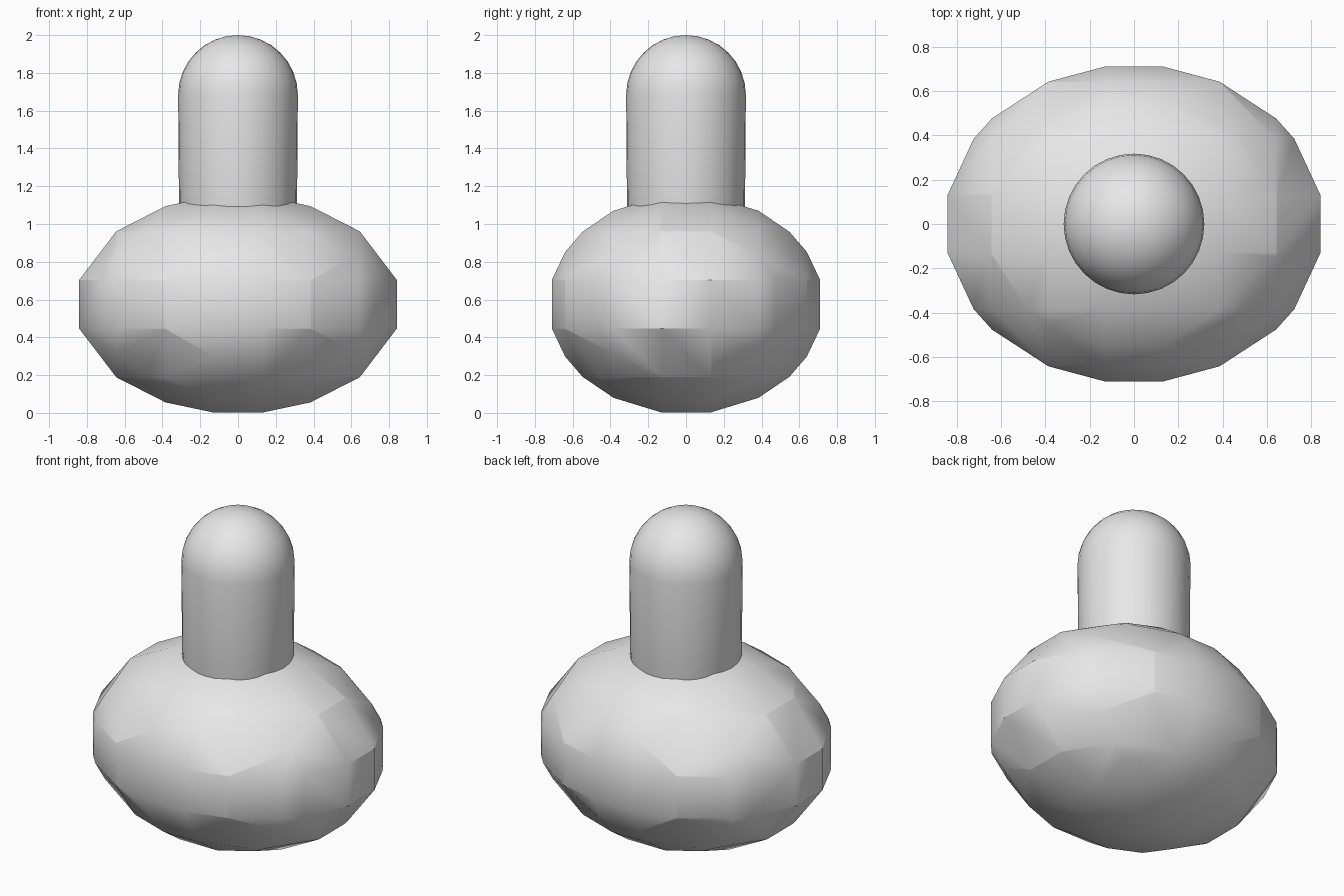
import bpy
import bmesh

default = bpy.data.objects.get("Cube")
if default:
    bpy.data.objects.remove(default, do_unlink=True)

# One plain grey for everything
grey = bpy.data.materials.new("plain_grey")
grey.use_nodes = True
grey.diffuse_color = (0.8, 0.8, 0.8, 1)
grey.node_tree.nodes["Principled BSDF"].inputs["Base Color"].default_value = (0.8, 0.8, 0.8, 1)


def add_part(name, mesh, z):
    mesh.materials.clear()
    mesh.materials.append(grey)
    obj = bpy.data.objects.new(name, mesh)
    obj.location.z = z
    bpy.context.collection.objects.link(obj)
    bpy.ops.object.select_all(action='DESELECT')
    obj.select_set(True)
    bpy.context.view_layer.objects.active = obj
    bpy.ops.object.shade_smooth_by_angle()
    return obj


# Rounded body: a coarse metaball ellipsoid turned into a mesh
ball = bpy.data.metaballs.new("body_source")
ball.resolution = ball.render_resolution = 0.256
ball.threshold = 0.6
element = ball.elements.new(type='ELLIPSOID')
element.radius = 1.28
element.stiffness = 2
element.size_x, element.size_y, element.size_z = 1.19, 1.0, 0.8
source = bpy.data.objects.new("body_source", ball)
bpy.context.collection.objects.link(source)
bpy.context.view_layer.update()
depsgraph = bpy.context.evaluated_depsgraph_get()
body_mesh = bpy.data.meshes.new_from_object(source.evaluated_get(depsgraph), depsgraph=depsgraph)
bpy.data.objects.remove(source, do_unlink=True)
bpy.data.metaballs.remove(ball)
add_part("body", body_mesh, 0.575)

# Domed post: a sphere whose lower half is pulled down into the body
RADIUS = 0.317
bm = bmesh.new()
bmesh.ops.create_uvsphere(bm, u_segments=32, v_segments=16, radius=RADIUS)
for v in bm.verts:
    if v.co.z < -0.01:
        v.co.z -= 0.75
post_mesh = bpy.data.meshes.new("domed_post")
bm.to_mesh(post_mesh)
bm.free()
add_part("domed_post", post_mesh, 2 - RADIUS)
